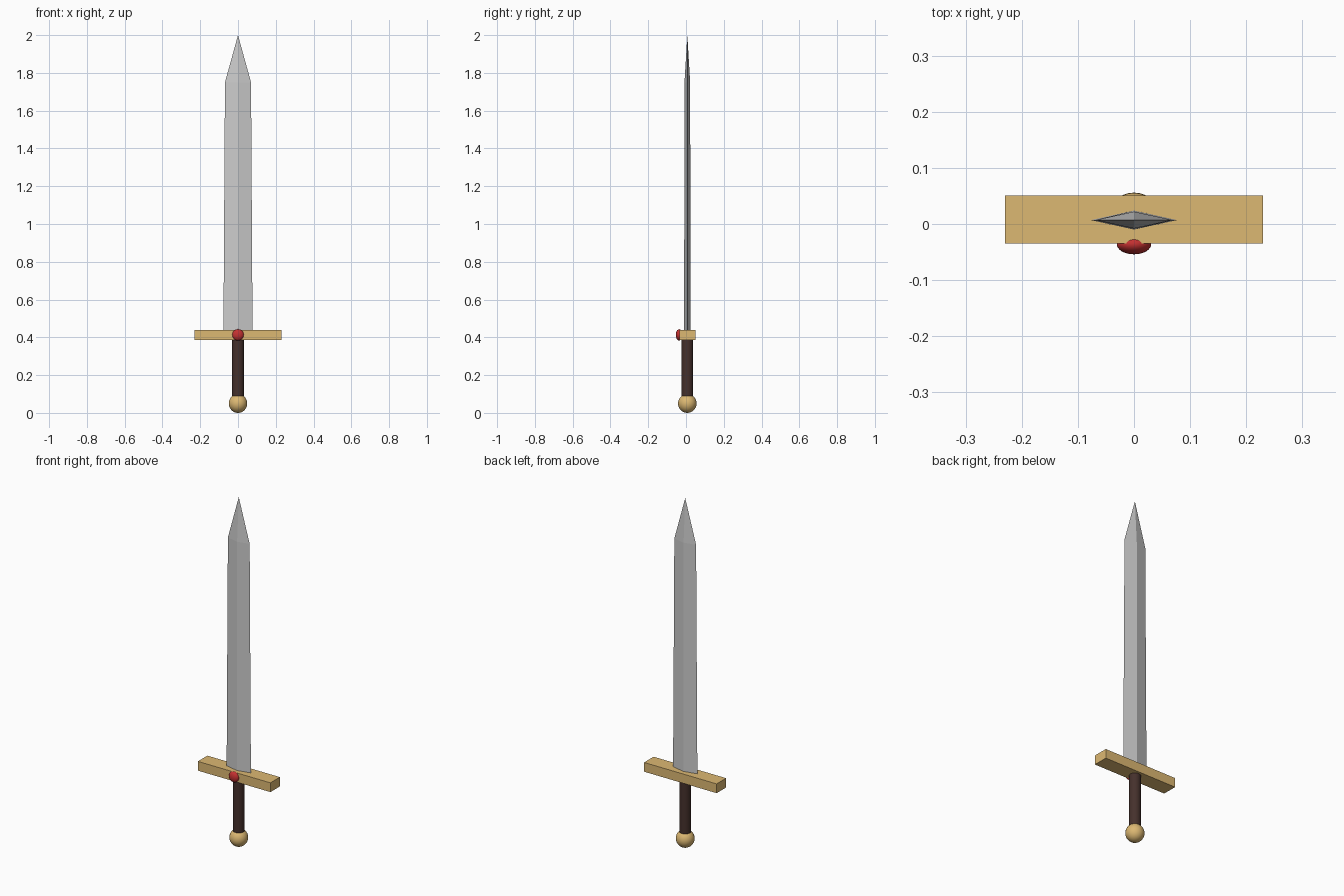
import bpy, bmesh

if "Cube" in bpy.data.objects:
    bpy.data.objects.remove(bpy.data.objects["Cube"])

CY = 0.007  # shared centre line of blade, grip and pommel


def material(name, rgb):
    m = bpy.data.materials.new(name)
    m.diffuse_color = (*rgb, 1)
    m.use_nodes = True
    m.node_tree.nodes["Principled BSDF"].inputs["Base Color"].default_value = m.diffuse_color
    return m


gold = material("gold", (0.72, 0.48, 0.17))
leather = material("leather", (0.06, 0.03, 0.025))
red = material("red", (0.55, 0.03, 0.03))


def finish(name, mat, scale=(1, 1, 1), smooth=False):
    ob = bpy.context.object
    ob.name = name
    ob.scale = scale
    bpy.ops.object.transform_apply(location=False, rotation=False, scale=True)
    ob.data.materials.append(mat)
    if smooth:
        bpy.ops.object.shade_smooth_by_angle()
    return ob


# Blade: diamond section, slight taper, pointed tip
bm = bmesh.new()
rings = []
for z, hw, ht in ((0.435, 0.077, 0.017), (1.75, 0.069, 0.015)):
    rings.append([bm.verts.new((x, CY + y, z))
                  for x, y in ((hw, 0), (0, ht), (-hw, 0), (0, -ht))])
tip = bm.verts.new((0, CY, 2.0))
low, high = rings
for i in range(4):
    j = (i + 1) % 4
    bm.faces.new((low[i], low[j], high[j], high[i]))
    bm.faces.new((high[i], high[j], tip))
bm.faces.new(low[::-1])
mesh = bpy.data.meshes.new("blade")
bm.to_mesh(mesh)
bm.free()
bpy.context.collection.objects.link(bpy.data.objects.new("blade", mesh))

# Crossguard
bpy.ops.mesh.primitive_cube_add(size=1, location=(0, 0.008, 0.413))
finish("crossguard", gold, (0.46, 0.086, 0.053))

# Grip
bpy.ops.mesh.primitive_cylinder_add(vertices=32, radius=0.031, depth=0.32,
                                    location=(0, CY, 0.235))
finish("grip", leather, smooth=True)

# Pommel
bpy.ops.mesh.primitive_uv_sphere_add(segments=32, ring_count=16, radius=0.049,
                                     location=(0, CY, 0.05))
finish("pommel", gold, (1, 1, 1.02), smooth=True)

# Gem on the front of the guard
bpy.ops.mesh.primitive_uv_sphere_add(segments=32, ring_count=16, radius=0.03,
                                     location=(0, -0.036, 0.413))
finish("gem", red, (1.02, 0.6, 1), smooth=True)
